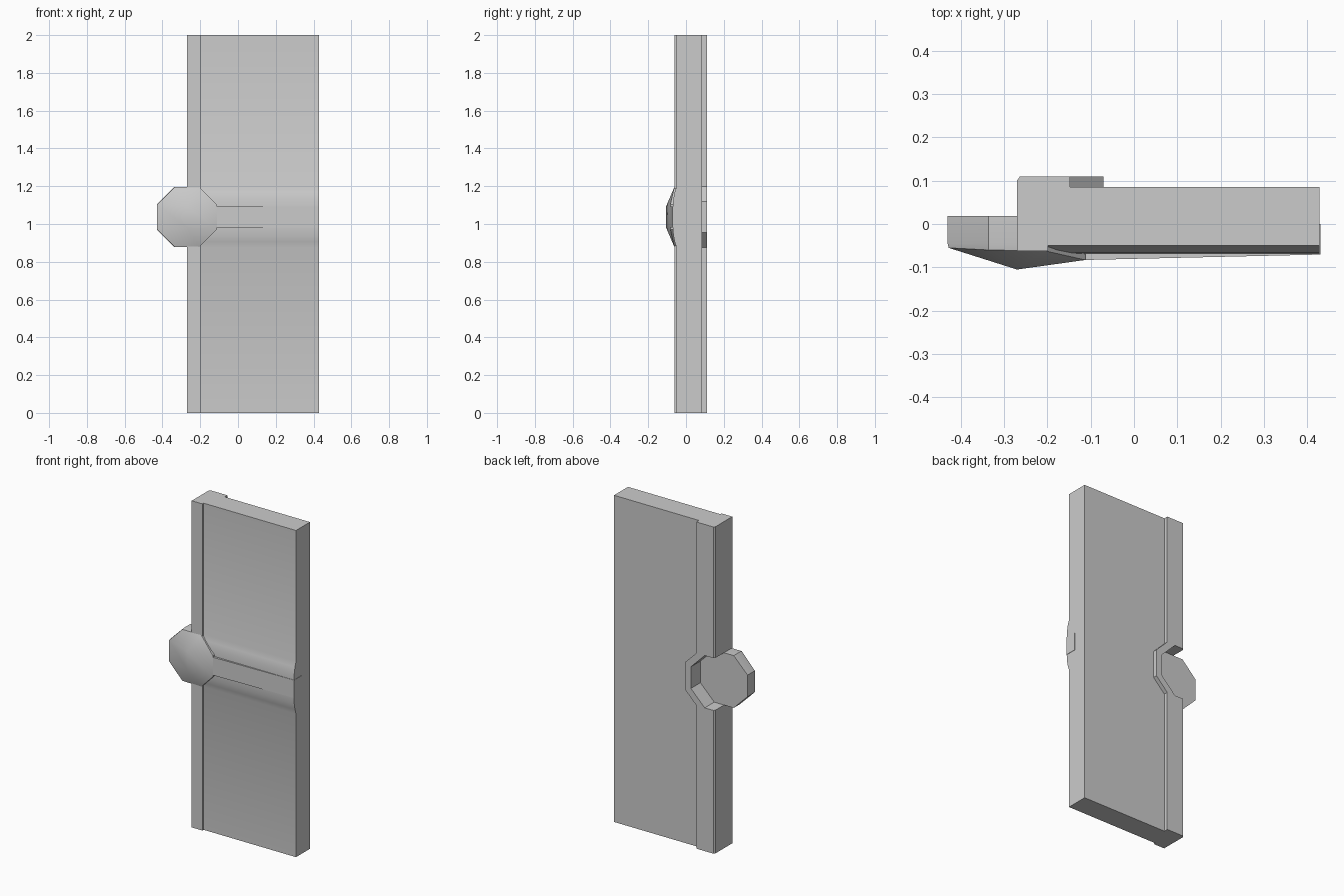
import bpy, bmesh
from mathutils import Vector

cube = bpy.data.objects.get("Cube")
if cube:
    bpy.data.objects.remove(cube, do_unlink=True)

grey = bpy.data.materials.new("light_grey")
grey.use_nodes = True
COLOUR = (0.6, 0.6, 0.6, 1)
grey.diffuse_color = COLOUR
grey.node_tree.nodes["Principled BSDF"].inputs["Base Color"].default_value = COLOUR

CX, CZ, R = -0.27, 1.037, 0.16      # boss centre and half width
HALF = 0.066                        # half of one boss side
RIGHT = 0.43


def make(name, verts, faces):
    mesh = bpy.data.meshes.new(name)
    mesh.from_pydata(verts, [], faces)
    bm = bmesh.new()
    bm.from_mesh(mesh)
    bmesh.ops.recalc_face_normals(bm, faces=bm.faces)
    bm.to_mesh(mesh)
    bm.free()
    mesh.materials.append(grey)
    ob = bpy.data.objects.new(name, mesh)
    bpy.context.collection.objects.link(ob)
    return ob


def loft(name, rings):
    """Join equal rings of points and cap both ends."""
    n = len(rings[0])
    faces = [tuple(range(n)), tuple(range((len(rings) - 1) * n, len(rings) * n))]
    for k in range(len(rings) - 1):
        for i in range(n):
            j = (i + 1) % n
            faces.append((k * n + i, k * n + j, (k + 1) * n + j, (k + 1) * n + i))
    return make(name, [p for ring in rings for p in ring], faces)


def activate(ob):
    bpy.ops.object.select_all(action='DESELECT')
    ob.select_set(True)
    bpy.context.view_layer.objects.active = ob


def smooth(ob):
    activate(ob)
    bpy.ops.object.shade_smooth_by_angle(angle=0.52)


# Main panel: height profile with a swell in the middle of its front
swell = [(0.16, -0.05), (0.13, -0.060), (0.095, -0.067), (0.055, -0.0695)]
profile = [(0.085, 0), (-0.05, 0)]
profile += [(y, CZ - dz) for dz, y in swell]
profile += [(y, CZ + dz) for dz, y in reversed(swell)]
profile += [(-0.05, 2), (0.085, 2)]
panel = loft("panel", [[(x, y, z) for y, z in profile] for x in (-0.2, RIGHT - 0.002)])

# Raised strip along the hinge edge
edge = [(-0.27, -0.062), (-0.198, -0.062), (-0.198, 0.085), (-0.27, 0.085)]
edge_strip = loft("edge_strip", [[(x, y, z) for x, y in edge] for z in (0, 2)])

# Back strip that widens into a rim round the pocket
side = [(-0.148, 0), (-0.148, CZ - 0.161), (-0.07, CZ - 0.083)]
outline = [(CX, 0)] + side + [(x, 2 * CZ - z) for x, z in reversed(side[1:])]
outline += [(-0.148, 2), (CX, 2)]
back_strip = loft("back_strip", [
    [(max(x, CX + inset), y, z) for x, z in outline]
    for y, inset in ((0.08, 0), (0.1, 0), (0.11, 0.007))])

# Eight-sided pocket cut from the back
octagon = [(R, -HALF), (R, HALF), (HALF, R), (-HALF, R),
           (-R, HALF), (-R, -HALF), (-HALF, -R), (HALF, -R)]


def ring(y, scale=1):
    return [(CX + a * scale, y, CZ + b * scale) for a, b in octagon]


cutter = loft("pocket_cutter", [ring(-0.02), ring(0.2)])
cutter.hide_render = True
for ob in (panel, edge_strip, back_strip):
    mod = ob.modifiers.new("pocket", 'BOOLEAN')
    mod.operation = 'DIFFERENCE'
    mod.solver = 'EXACT'
    mod.object = cutter
    activate(ob)
    bpy.ops.object.modifier_apply(modifier=mod.name)
bpy.data.objects.remove(cutter, do_unlink=True)
smooth(panel)

# Boss: octagonal rim rising to a short ridge
front_y = [-0.083, -0.083, -0.062, -0.06, -0.055, -0.055, -0.06, -0.062]
front = [(x, y, z) for (x, _, z), y in zip(ring(0, 0.985), front_y)]
ridge = [(CX, -0.105, CZ - 0.057), (CX, -0.105, CZ + 0.057)]
verts = ring(0.018) + ring(-0.045) + front + ridge
faces = [tuple(range(8))]
for k in (0, 8):
    for i in range(8):
        j = (i + 1) % 8
        faces.append((k + i, k + j, k + 8 + j, k + 8 + i))
low, high = 24, 25
faces += [(16, 17, high, low), (20, 21, low, high)]
faces += [(16 + i, 17 + i, high) for i in (1, 2, 3)]
faces += [(16 + i, 16 + (i + 1) % 8, low) for i in (5, 6, 7)]
boss = make("boss", verts, faces)
smooth(boss)

# Crossbar that fades into the panel towards the free edge
band = loft("crossbar", [
    [(x, 0, CZ - 0.055), (x, y, CZ - 0.055), (x, y, CZ + 0.055), (x, 0, CZ + 0.055)]
    for x, y in ((-0.115, -0.083), (RIGHT, -0.0705))])
